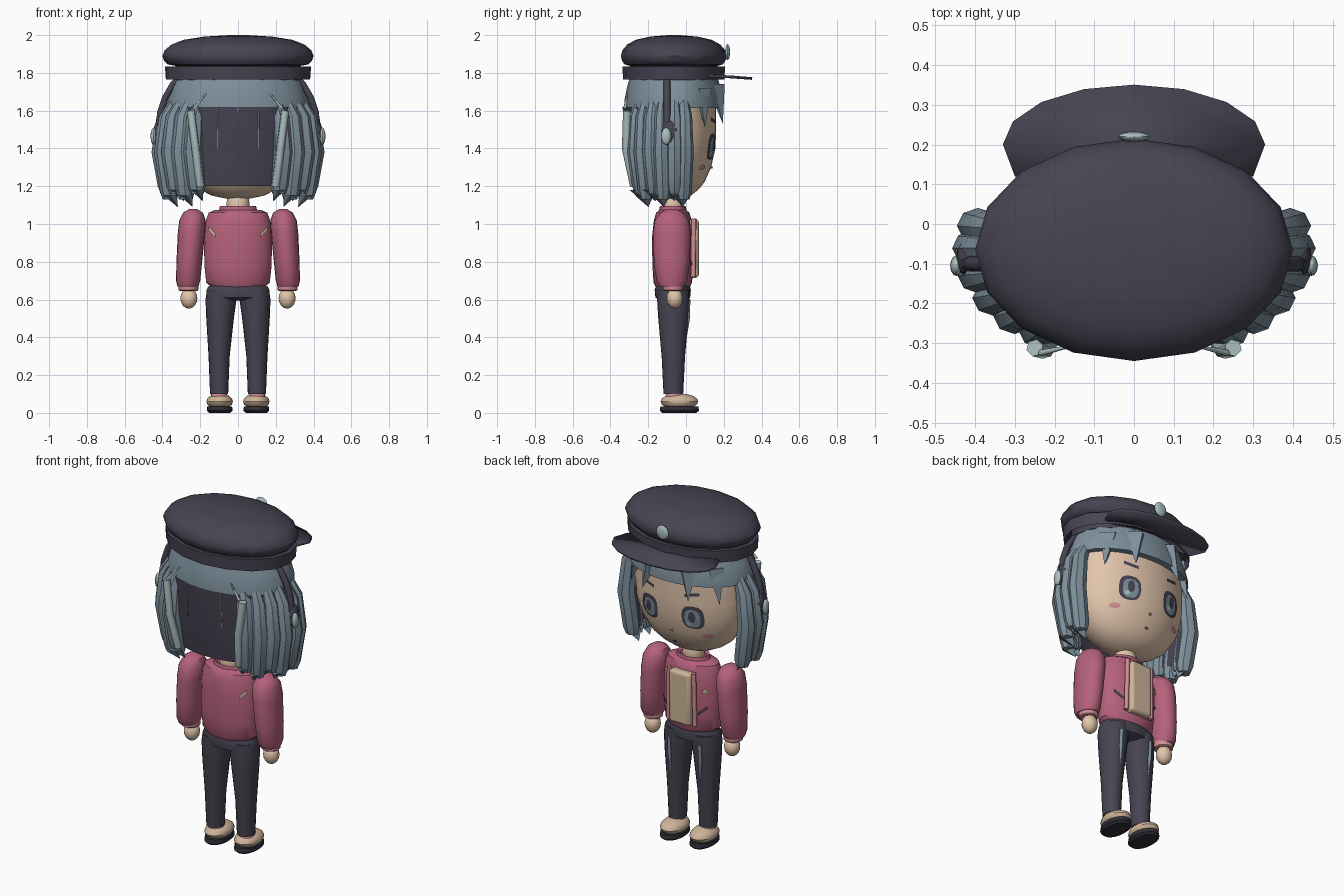
import bpy, bmesh, math
from math import sin, cos, pi, radians, sqrt

if "Cube" in bpy.data.objects:
    bpy.data.objects.remove(bpy.data.objects["Cube"], do_unlink=True)

def material(name, *rgb):
    m = bpy.data.materials.new(name)
    m.use_nodes = True
    m.diffuse_color = (*rgb, 1)
    bsdf = m.node_tree.nodes["Principled BSDF"]
    bsdf.inputs["Base Color"].default_value = (*rgb, 1)
    bsdf.inputs["Roughness"].default_value = 0.8
    return m

DARK = material("dark slate", .062, .058, .085)
HAIR = material("blue grey", .21, .28, .335)
PALE = material("pale silver", .42, .53, .53)
PINK = material("rose", .46, .12, .2)
CUFF = material("light rose", .65, .27, .3)
SKIN = material("skin", .76, .56, .41)
CREAM = material("cream", .62, .46, .32)
SOLE = material("near black", .03, .028, .04)
parts = []

def finish(name, bm, mat):
    bmesh.ops.recalc_face_normals(bm, faces=bm.faces)
    me = bpy.data.meshes.new(name)
    bm.to_mesh(me)
    bm.free()
    me.materials.append(mat)
    ob = bpy.data.objects.new(name, me)
    bpy.context.collection.objects.link(ob)
    parts.append(ob)
    return ob

def loft(name, rings, mat, n=16, caps=True, arc=None):
    """Stack of elliptical rings (x, y, z, rx, ry); arc leaves the shell open."""
    bm = bmesh.new()
    start, span = arc or (0, 2 * pi)
    count = n + 1 if arc else n
    loops = []
    for x, y, z, rx, ry in rings:
        angles = [start + span * i / n for i in range(count)]
        loops.append([bm.verts.new((x + rx * sin(a), y + ry * cos(a), z)) for a in angles])
    for a, b in zip(loops, loops[1:]):
        for i in range(n):
            j = (i + 1) % count
            bm.faces.new((a[i], a[j], b[j], b[i]))
    if caps and not arc:
        bm.faces.new(loops[0])
        bm.faces.new(loops[-1])
    return finish(name, bm, mat)

def ball(name, x, y, z, rx, ry, rz, mat, n=16, steps=8):
    turns = [pi * (i + .15) / (steps + .3) for i in range(steps + 1)]
    return loft(name, [(x, y, z - rz * cos(t), rx * sin(t), ry * sin(t)) for t in turns], mat, n)

def rod(name, points, radius, mat, flat=1):
    """Tapered rod along a path, in the vertical order of the points."""
    cu = bpy.data.curves.new(name, 'CURVE')
    cu.dimensions = '3D'
    cu.bevel_depth = radius
    cu.bevel_resolution = 1
    cu.use_fill_caps = True
    sp = cu.splines.new('POLY')
    sp.points.add(len(points) - 1)
    for i, p in enumerate(points):
        sp.points[i].co = (*p, 1)
        sp.points[i].radius = flat if i == len(points) - 1 else 1
    cu.materials.append(mat)
    ob = bpy.data.objects.new(name, cu)
    bpy.context.collection.objects.link(ob)
    return ob

def wedge(name, root, width, tip, mat):
    """Pointed lock with a ridge, from a flat root down to a tip."""
    x, y, z = root
    bm = bmesh.new()
    base = [bm.verts.new(p) for p in ((x - width, y - .03, z), (x, y + .035, z),
                                      (x + width, y - .03, z), (x, y - .06, z))]
    end = bm.verts.new(tip)
    bm.faces.new(base)
    for i in range(4):
        bm.faces.new((base[i], base[(i + 1) % 4], end))
    return finish(name, bm, mat)

def plate(name, outline, surface, lift, mat):
    """Thin painted detail that follows a surface y = f(x, z)."""
    bm = bmesh.new()
    ring = [bm.verts.new((x, surface(x, z) + lift, z)) for x, z in outline]
    cx = sum(p[0] for p in outline) / len(outline)
    cz = sum(p[1] for p in outline) / len(outline)
    mid = bm.verts.new((cx, surface(cx, cz) + lift, cz))
    for i in range(len(ring)):
        bm.faces.new((ring[i], ring[(i + 1) % len(ring)], mid))
    return finish(name, bm, mat)

def oval(x, z, rx, rz, power=1.0):
    out = []
    for i in range(16):
        c, s = cos(i * pi / 8), sin(i * pi / 8)
        out.append((x + rx * math.copysign(abs(c) ** power, c), z + rz * math.copysign(abs(s) ** power, s)))
    return out

def stroke(x1, z1, x2, z2, w):
    return [(x1, z1 - w), (x2, z2 - w), (x2, z2 + w), (x1, z1 + w)]

# Cap: crown, band, brim and badge
CY = -.065
loft("cap_crown", [(0, CY, z, .4 * r, .28 * r) for z, r in
     ((1.835, .8), (1.845, .93), (1.865, .98), (1.89, 1), (1.92, .97), (1.95, .88), (1.975, .72), (1.992, .45), (2, .12))], DARK)
loft("cap_band", [(0, CY, 1.765, .382, .268), (0, CY, 1.835, .387, .272), (0, CY, 1.835, .36, .25)], DARK, caps=False)
loft("cap_inner", [(0, CY, 1.76, .34, .235), (0, CY, 1.85, .33, .23)], DARK)
bm = bmesh.new()
outer = [(.33 * cos(pi * i / 8), .2 + .15 * sin(pi * i / 8)) for i in range(9)]
edge = [(.3, .12)] + outer + [(-.3, .12), (-.2, .1), (.2, .1)]
bm.faces.new([bm.verts.new((x, y, 1.785 - .25 * max(0, y - .22) ** 1.2 - .1 * x * x)) for x, y in edge])
brim = finish("cap_brim", bm, DARK)
thick = brim.modifiers.new("thickness", 'SOLIDIFY')
thick.thickness = .014
ball("cap_badge", 0, .22, 1.91, .04, .013, .042, PALE, 12)

# Head and face
PROFILE = ((1.13, .12), (1.15, .4), (1.18, .57), (1.22, .72), (1.3, .88), (1.4, .98), (1.5, 1), (1.68, 1))
loft("head", [(0, CY, z, .345 * r, .225 * r) for z, r in PROFILE], SKIN, 32)
ball("neck", 0, -.07, 1.1, .062, .058, .09, SKIN)

def face(x, z):
    for (z0, r0), (z1, r1) in zip(PROFILE, PROFILE[1:]):
        if z0 <= z <= z1:
            r = r0 + (r1 - r0) * (z - z0) / (z1 - z0)
            return CY + .225 * r * sqrt(max(0, 1 - (x / (.345 * r)) ** 2))
    return CY

plate("mouth", oval(0, 1.225, .014, .007), face, .005, DARK)
ball("nose", 0, face(0, 1.3), 1.3, .009, .009, .007, CUFF, 8, 4)

# Hair cap and dark back shell
loft("hair_cap", [(0, CY, z, rx, ry) for z, rx, ry in
     ((1.615, .375, .262), (1.66, .372, .26), (1.72, .352, .248), (1.77, .33, .235))], HAIR, 24)
loft("back_hair", [(0, CY, z, rx, ry) for z, rx, ry in
     ((1.2, .33, .222), (1.4, .355, .252), (1.62, .37, .267))], DARK, 24, arc=(radians(80), radians(200)))
for x in (-.11, 0, .11):
    rod("hair_pin", [(x, -.335 + abs(x) * .12, 1.62), (x, -.32 + abs(x) * .12, 1.4 if x else 1.55)], .004, PALE, .3)

for s, side in ((1, "left"), (-1, "right")):
    # Side locks hung around the head
    for k, deg in enumerate((36, 48, 61, 75, 91, 104)):
        a = radians(deg)
        dx, dy = s * sin(a), -cos(a)
        low = 1.16 - .03 * (k % 2)
        loft(f"{side}_lock", [(dx * r, CY + dy * q, z, w, w * .85) for z, r, q, w in
             ((1.66, .34, .22, .03), (1.57, .385, .242, .046), (1.38, .405, .25, .053),
              (low + .04, .375, .22, .05), (low, .372, .218, .036))], HAIR, 8)
        wedge(f"{side}_lock_tip", (dx * .37, CY + dy * .215, low + .02), .034,
              (dx * .35 - s * .02, CY + dy * .2, low - .04), HAIR)
    rod(f"{side}_lock_highlight", [(s * .25, -.312, 1.6), (s * .225, -.318, 1.4), (s * .2, -.275, 1.2)], .022, PALE)
    rod(f"{side}_hair_clip", [(s * .17, -.31, 1.69), (s * .235, -.325, 1.61)][::-1], .008, PALE, .5)
    # Fringe
    wedge(f"{side}_fringe", (s * .11, .17, 1.74), .07, (s * .15, .195, 1.53), HAIR)
    wedge(f"{side}_outer_fringe", (s * .24, .1, 1.72), .06, (s * .29, .1, 1.51), HAIR)
    # Headphones
    rod(f"{side}_headphone_band", [(s * x, -.1, z) for x, z in
        ((.3, 1.78), (.345, 1.74), (.385, 1.67), (.412, 1.59), (.42, 1.5))], .019, DARK)
    ball(f"{side}_ear_cup", s * .425, -.085, 1.48, .022, .045, .065, DARK, 12)
    ball(f"{side}_ear_cup_badge", s * .447, -.105, 1.465, .016, .026, .045, PALE, 12)
    # Eyes, brows and cheeks
    x = s * .14
    plate(f"{side}_eye_outline", oval(x, 1.41, .062, .07, .75), face, .004, DARK)
    plate(f"{side}_eye_iris", oval(x, 1.405, .044, .054, .75), face, .008, HAIR)
    plate(f"{side}_pupil", oval(x, 1.415, .02, .034), face, .011, DARK)
    plate(f"{side}_eye_glint", oval(x + .02, 1.375, .014, .012), face, .012, PALE)
    plate(f"{side}_brow", stroke(s * .1, 1.54, s * .18, 1.555, .009), face, .006, DARK)
    plate(f"{side}_cheek", oval(s * .205, 1.3, .028, .014), face, .005, CUFF)

# Jacket with shirt front
TORSO = ((.665, .14, .09), (.69, .168, .102), (.78, .178, .108), (.93, .18, .11),
         (1.02, .17, .1), (1.06, .155, .088), (1.075, .12, .07))
loft("jacket", [(0, -.07, z, rx, ry) for z, rx, ry in TORSO], PINK, 24)
loft("collar", [(0, -.07, 1.06, .105, .075), (0, -.07, 1.095, .095, .068), (0, -.07, 1.085, .078, .055)], PINK, caps=False)

def chest(x, z):
    return -.07 + .11 * sqrt(max(0, 1 - (x / .185) ** 2))

def back(x, z):
    return -.14 - chest(x, z)

bm = bmesh.new()
bmesh.ops.create_cube(bm, size=1)
for v in bm.verts:
    v.co = (v.co.x * .14, .035 + v.co.y * .065, .87 + v.co.z * .31)
panel = finish("shirt_front", bm, CREAM)
soft = panel.modifiers.new("rounding", 'BEVEL')
soft.width = .018
soft.segments = 3

# Hips
loft("trouser_waist", [(0, -.07, z, rx, ry) for z, rx, ry in
     ((.595, .075, .06), (.61, .165, .092), (.65, .168, .096), (.672, .155, .09))], DARK, 24)

for s, side in ((1, "left"), (-1, "right")):
    # Jacket details
    rod(f"{side}_lapel", [(s * .08, .042, 1.03), (s * .085, .038, .72)], .014, CUFF)
    plate(f"{side}_pocket", stroke(s * .1, .79, s * .145, .83, .009), chest, .008, DARK)
    plate(f"{side}_back_mark", stroke(s * .12, .94, s * .155, .975, .012), back, -.008, CREAM)
    # Sleeve, cuff and hand
    loft(f"{side}_sleeve", [(s * x, -.075, z, rx, ry) for x, z, rx, ry in
         ((.265, .67, .056, .065), (.264, .7, .064, .082), (.258, .8, .068, .095), (.247, .95, .072, .1),
          (.241, 1.02, .07, .09), (.238, 1.06, .052, .06), (.238, 1.08, .02, .025))], PINK, 20)
    loft(f"{side}_cuff", [(s * .262, -.068, z, r, r) for z, r in ((.645, .045), (.65, .052), (.69, .056))], CUFF)
    ball(f"{side}_hand", s * .26, -.06, .607, .045, .043, .055, SKIN)
    # Leg with thigh strip
    loft(f"{side}_leg", [(s * x, -.067, z, rx, ry) for x, z, rx, ry in
         ((.1, .1, .048, .052), (.1, .3, .056, .062), (.095, .5, .073, .08), (.09, .6, .082, .086), (.085, .65, .08, .086))], DARK, 20)
    rod(f"{side}_thigh_strip", [(s * .1, .013, .6), (s * .1, .01, .5), (s * .098, 0, .4)], .012, HAIR, .4)
    # Shoe
    loft(f"{side}_ankle", [(s * .1, -.06, .08, .045, .05), (s * .1, -.06, .12, .04, .042)], CUFF)
    ball(f"{side}_shoe", s * .097, -.035, .06, .07, .1, .043, CREAM, 20)
    loft(f"{side}_sole", [(s * .097, -.035, z, rx, ry) for z, rx, ry in
         ((0, .055, .09), (.012, .068, .104), (.035, .066, .1))], SOLE, 20)
plate("chest_badge", [(-.115, .91), (-.155, .91), (-.135, .95)], chest, .008, CREAM)

# Smooth shading with sharp edges kept
bpy.ops.object.select_all(action='DESELECT')
for ob in parts:
    ob.select_set(True)
bpy.context.view_layer.objects.active = parts[0]
bpy.ops.object.shade_smooth_by_angle(angle=radians(35))
